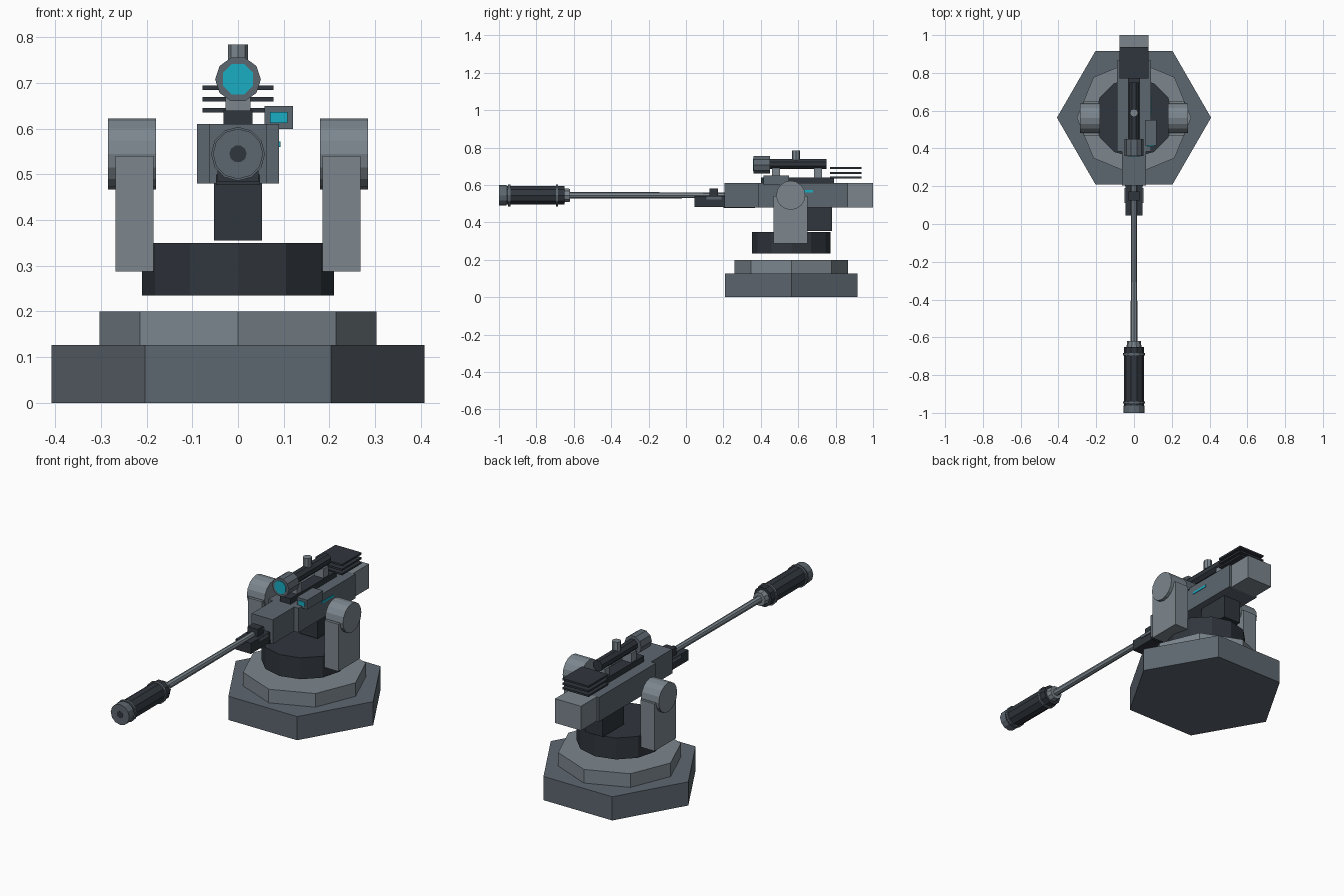
import bpy, bmesh, math
from mathutils import Vector

if "Cube" in bpy.data.objects:
    bpy.data.objects.remove(bpy.data.objects["Cube"])


def material(name, rgb):
    m = bpy.data.materials.new(name)
    m.diffuse_color = (*rgb, 1)
    m.use_nodes = True
    m.node_tree.nodes["Principled BSDF"].inputs["Base Color"].default_value = m.diffuse_color
    return m


LIGHT = material("light_steel", (0.20, 0.24, 0.27))
MID = material("mid_steel", (0.11, 0.135, 0.16))
DARK = material("dark_steel", (0.03, 0.037, 0.047))
CYAN = material("cyan_glass", (0.01, 0.42, 0.55))
CY, BZ = 0.563, 0.545      # turret centre y, bore height


def finish(name, bm, mat):
    bmesh.ops.recalc_face_normals(bm, faces=bm.faces)
    me = bpy.data.meshes.new(name)
    bm.to_mesh(me)
    bm.free()
    me.materials.append(mat)
    ob = bpy.data.objects.new(name, me)
    bpy.context.collection.objects.link(ob)
    return ob


def box(name, x, y, z, mat):
    """Box from (min, max) ranges on each axis."""
    bm = bmesh.new()
    bmesh.ops.create_cube(bm, size=1)
    for v in bm.verts:
        v.co = Vector([(r[0] + r[1]) / 2 + c * (r[1] - r[0]) for c, r in zip(v.co, (x, y, z))])
    return finish(name, bm, mat)


def turned(name, axis, centre, profile, n, mat, phase=0.0):
    """N-sided solid along an axis; profile is (position, radius) pairs,
    centre gives the two other coordinates in x, y, z order."""
    bm = bmesh.new()
    rings = []
    for t, r in profile:
        ring = []
        for i in range(n):
            a = 2 * math.pi * (i + phase) / n
            co = [centre[0] + r * math.cos(a), centre[1] + r * math.sin(a)]
            co.insert("xyz".index(axis), t)
            ring.append(bm.verts.new(co))
        rings.append(ring)
    for a, b in zip(rings, rings[1:]):
        for i in range(n):
            j = (i + 1) % n
            bm.faces.new((a[i], a[j], b[j], b[i]))
    bm.faces.new(rings[0])
    bm.faces.new(rings[-1])
    return finish(name, bm, mat)


def sym(w):
    return (-w, w)


# Stepped base and floating turntable
turned("base_plate", "z", (0, CY), [(0, 0.408), (0.127, 0.408)], 6, MID)
turned("base_step", "z", (0, CY), [(0.127, 0.303), (0.2, 0.303)], 8, LIGHT)
turned("turntable", "z", (0, CY), [(0.235, 0.21), (0.35, 0.21)], 12, DARK)

# Side arms with pivot drums
for side, s in (("left", -1), ("right", 1)):
    box(side + "_arm", sorted((s * 0.185, s * 0.268)), (0.468, 0.65), (0.287, 0.54), LIGHT)
    turned(side + "_pivot", "x", (CY - 0.003, BZ), [(s * 0.18, 0.078), (s * 0.285, 0.078)], 16, LIGHT)

# Receiver
box("receiver", sym(0.09), (0.385, 0.866), (0.48, 0.61), MID)
box("receiver_nose", sym(0.063), (0.205, 0.385), (0.48, 0.61), MID)
box("rear_block", sym(0.077), (0.866, 1.0), (0.48, 0.61), LIGHT)
box("ammo_box", sym(0.052), (0.6, 0.78), (0.355, 0.48), DARK)
box("side_light", (0.085, 0.093), (0.58, 0.68), (0.56, 0.572), CYAN)

# Fore end under the barrel
box("fore_end", sym(0.045), (0.045, 0.205), (0.483, 0.54), DARK)
box("fore_end_rail", sym(0.048), (0.2, 0.37), (0.477, 0.5), DARK)
box("barrel_clamp", sym(0.03), (0.125, 0.172), (0.53, 0.58), DARK)
for s in (-1, 1):
    box("fore_end_bolt", sorted((s * 0.04, s * 0.05)), (0.11, 0.19), (0.522, 0.538), MID)

# Barrel and muzzle device
turned("barrel", "y", (0, BZ), [(-0.63, 0.018), (0.21, 0.015)], 8, LIGHT)
turned("muzzle_collar", "y", (0, BZ), [(-0.655, 0.04), (-0.62, 0.036)], 10, LIGHT)
turned("muzzle_sleeve", "y", (0, BZ), [(-0.965, 0.053), (-0.65, 0.053)], 10, DARK)
turned("muzzle_cap", "y", (0, BZ), [(-1.0, 0.055), (-0.96, 0.055)], 12, MID)
turned("muzzle_bore", "y", (0, BZ), [(-1.001, 0.019), (-0.99, 0.019)], 10, DARK)
for y in (-0.945, -0.69):
    turned("muzzle_ring", "y", (0, BZ), [(y - 0.006, 0.059), (y + 0.006, 0.059)], 12, MID)

# Scope on its rail
box("scope_rail", sym(0.032), (0.4, 0.79), (0.61, 0.64), DARK)
for y in (0.46, 0.685):
    box("scope_mount", sym(0.027), (y, y + 0.042), (0.64, 0.69), LIGHT)
turned("scope_tube", "y", (0, 0.712), [(0.44, 0.03), (0.75, 0.03)], 8, DARK, 0.5)
turned("scope_bell", "y", (0, 0.708), [(0.36, 0.05), (0.45, 0.05)], 10, MID)
turned("scope_lens", "y", (0, 0.708), [(0.357, 0.036), (0.37, 0.036)], 8, CYAN, 0.5)
turned("scope_knob", "z", (0, 0.588), [(0.735, 0.022), (0.785, 0.022)], 8, LIGHT)

# Side sensor
box("sensor_case", (0.058, 0.12), (0.415, 0.55), (0.6, 0.65), MID)
box("sensor_window", (0.07, 0.108), (0.411, 0.42), (0.613, 0.637), CYAN)

# Stacked cooling plates
for z in (0.641, 0.665, 0.69):
    box("cooling_plate", sym(0.078), (0.77, 0.937), (z - 0.005, z + 0.005), DARK)
